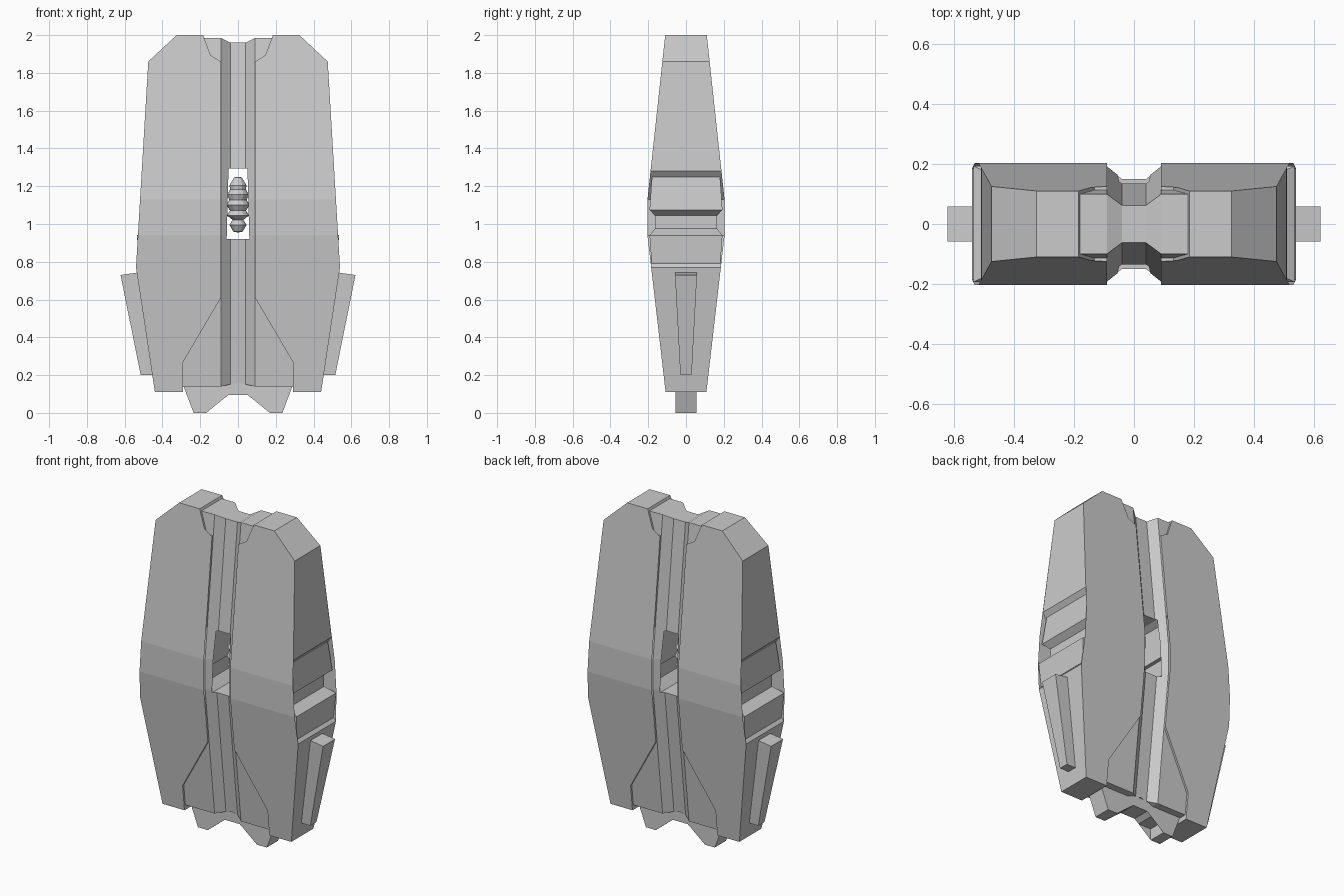
import bpy, bmesh, math

if "Cube" in bpy.data.objects:
    bpy.data.objects.remove(bpy.data.objects["Cube"])


def finish(name, bm):
    bmesh.ops.mirror(bm, geom=bm.verts[:] + bm.edges[:] + bm.faces[:], axis='X', merge_dist=1e-4)
    bmesh.ops.remove_doubles(bm, verts=bm.verts[:], dist=1e-4)
    bmesh.ops.recalc_face_normals(bm, faces=bm.faces[:])
    bmesh.ops.dissolve_limit(bm, angle_limit=math.radians(0.5), verts=bm.verts[:], edges=bm.edges[:])
    mesh = bpy.data.meshes.new(name)
    bm.to_mesh(mesh)
    bm.free()
    obj = bpy.data.objects.new(name, mesh)
    bpy.context.collection.objects.link(obj)
    return obj


def interp(v, pts):
    if v <= pts[0][0]:
        return pts[0][1]
    for (a, fa), (b, fb) in zip(pts, pts[1:]):
        if v <= b:
            return fa + (fb - fa) * (v - a) / (b - a)
    return pts[-1][1]


def body_depth(x, z):
    return interp(z, [(0.11, 0.108), (0.94, 0.204), (1.13, 0.204), (2.0, 0.11)])


def core_depth(x, z):
    return body_depth(x, z) - interp(abs(x), [(0.04, 0.052), (0.09, 0.012)])


def plate(name, outline, depth, x_cuts=(), z_cuts=()):
    """Half outline in xz, split at creases, given a front and back depth, mirrored."""
    flat = bmesh.new()
    flat.faces.new([flat.verts.new((x, 0, z)) for x, z in outline])
    bmesh.ops.triangulate(flat, faces=flat.faces[:])
    cuts = [((c, 0, 0), (1, 0, 0)) for c in x_cuts] + [((0, 0, c), (0, 0, 1)) for c in z_cuts]
    for co, no in cuts:
        bmesh.ops.bisect_plane(flat, geom=flat.verts[:] + flat.edges[:] + flat.faces[:],
                               plane_co=co, plane_no=no, dist=1e-5)
    bm = bmesh.new()
    front, back = {}, {}
    for v in flat.verts:
        x, z = v.co.x, v.co.z
        d = depth(x, z)
        front[v] = bm.verts.new((x, -d, z))
        back[v] = bm.verts.new((x, d, z))
    for f in flat.faces:
        bm.faces.new([front[v] for v in f.verts])
        bm.faces.new([back[v] for v in reversed(f.verts)])
    for e in flat.edges:
        a, b = e.verts
        if e.is_boundary and max(a.co.x, b.co.x) > 1e-4:
            bm.faces.new([front[a], front[b], back[b], back[a]])
    flat.free()
    return finish(name, bm)


def loft(name, levels):
    """Stack of rectangles (z inner, z outer, x inner, x outer, half y), mirrored."""
    bm = bmesh.new()
    rings = [[bm.verts.new(p) for p in ((xi, -y, zi), (xo, -y, zo), (xo, y, zo), (xi, y, zi))]
             for zi, zo, xi, xo, y in levels]
    bm.faces.new(rings[0])
    bm.faces.new(rings[-1])
    for r, s in zip(rings, rings[1:]):
        for i in range(4):
            j = (i + 1) % 4
            bm.faces.new([r[i], r[j], s[j], s[i]])
    return finish(name, bm)


# Outer armour slabs
plate("side_slabs", [
    (0.185, 2.0), (0.325, 2.0), (0.475, 1.86), (0.508, 1.28), (0.388, 1.13), (0.388, 0.94),
    (0.54, 0.77), (0.44, 0.11), (0.29, 0.11), (0.29, 0.27), (0.09, 0.61), (0.09, 0.87),
    (0.13, 0.94), (0.13, 1.28), (0.09, 1.32), (0.09, 1.86), (0.132, 1.86)],
    body_depth, z_cuts=(0.94, 1.13))

# Grooved central core with the window opening
plate("grooved_core", [
    (0, 1.96), (0.04, 1.96), (0.09, 1.985), (0.182, 1.985), (0.2, 1.8), (0.2, 0.9),
    (0.3, 0.27), (0.29, 0.14), (0.09, 0.14), (0.04, 0.16), (0, 0.16), (0, 0.92),
    (0.06, 0.92), (0.11, 0.97), (0.11, 1.07), (0.087, 1.07), (0.087, 1.275), (0.05, 1.295),
    (0, 1.295)],
    core_depth, x_cuts=(0.04, 0.09), z_cuts=(0.94, 1.13))

# Foot rail with two pegs
plate("foot_rail", [
    (0, 0.095), (0.05, 0.095), (0.08, 0.072), (0.168, 0.072), (0.168, 0), (0.235, 0),
    (0.288, 0.14), (0.27, 0.19), (0, 0.19)], lambda x, z: 0.055)

# Notched blocks at the waist
loft("waist_blocks", [(z, z, 0.3, x, y) for z, x, y in (
    (1.25, 0.487, 0.18), (1.075, 0.51, 0.193), (1.045, 0.473, 0.165),
    (0.975, 0.473, 0.165), (0.94, 0.535, 0.193), (0.79, 0.525, 0.182))])

# Tapered side fins
loft("side_fins", [(0.747, 0.73, 0.5, 0.622, 0.058), (0.2, 0.2, 0.42, 0.515, 0.03)])

# Ribbed spindle floating in the window
profile = [(0.0, 0.955), (0.025, 0.96)]
for z, r in ((0.995, 0.045), (1.045, 0.058), (1.1, 0.062), (1.155, 0.058), (1.205, 0.045)):
    profile += [(r, z), (r - 0.016, z + 0.027)]
profile += [(0.02, 1.247), (0.0, 1.25)]
bm = bmesh.new()
verts = [bm.verts.new((r, 0, z)) for r, z in profile]
edges = [bm.edges.new(p) for p in zip(verts, verts[1:])]
bmesh.ops.spin(bm, geom=verts + edges, cent=(0, 0, 0), axis=(0, 0, 1),
               angle=math.tau, steps=12, use_merge=True)
bmesh.ops.remove_doubles(bm, verts=bm.verts[:], dist=1e-4)
bmesh.ops.recalc_face_normals(bm, faces=bm.faces[:])
mesh = bpy.data.meshes.new("ribbed_spindle")
bm.to_mesh(mesh)
bm.free()
bpy.context.collection.objects.link(bpy.data.objects.new("ribbed_spindle", mesh))
